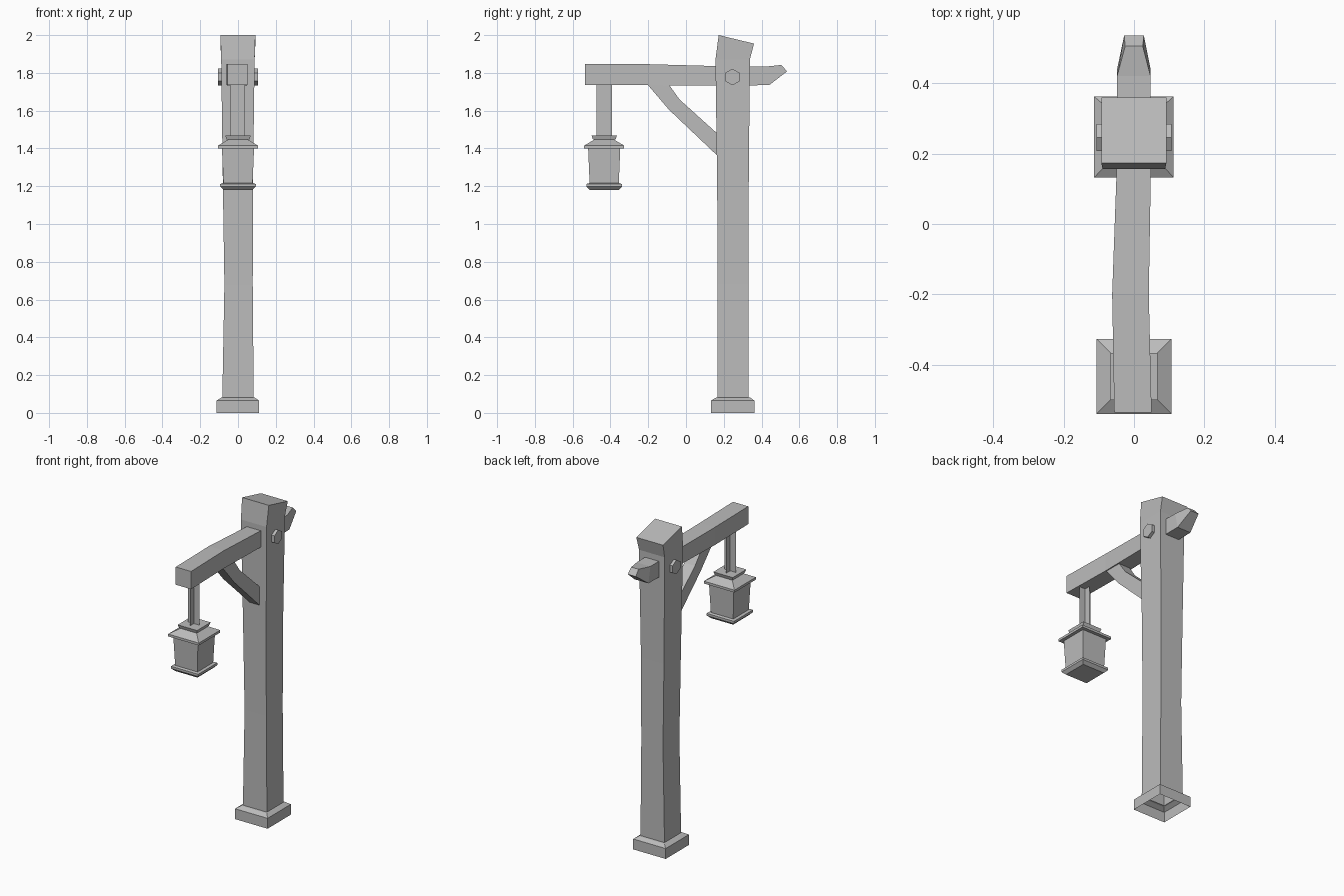
import bpy
import bmesh
import math
from mathutils import Matrix, Vector

default_cube = bpy.data.objects.get("Cube")
if default_cube:
    bpy.data.objects.remove(default_cube, do_unlink=True)

grey = bpy.data.materials.new("plain_grey")
grey.use_nodes = True
grey.diffuse_color = (0.5, 0.5, 0.5, 1)
grey.node_tree.nodes["Principled BSDF"].inputs["Base Color"].default_value = (0.5, 0.5, 0.5, 1)


def finish(name, bm, recalc=True):
    """Turn a bmesh into a flat shaded object."""
    if recalc:
        bmesh.ops.recalc_face_normals(bm, faces=bm.faces[:])
    mesh = bpy.data.meshes.new(name)
    bm.to_mesh(mesh)
    bm.free()
    mesh.materials.append(grey)
    obj = bpy.data.objects.new(name, mesh)
    bpy.context.scene.collection.objects.link(obj)
    return obj


def loft(name, rings, cap_start=True, cap_end=True):
    """Skin a row of four-cornered rings, optionally closing the ends."""
    bm = bmesh.new()
    loops = [[bm.verts.new(p) for p in ring] for ring in rings]
    for a, b in zip(loops, loops[1:]):
        for i in range(4):
            j = (i + 1) % 4
            bm.faces.new((a[i], a[j], b[j], b[i]))
    if cap_start:
        bm.faces.new(loops[0])
    if cap_end:
        bm.faces.new(loops[-1])
    return finish(name, bm)


def level(z, x0, x1, y0, y1, z_back=None):
    """Horizontal ring, whose back edge may sit at another height."""
    zb = z if z_back is None else z_back
    return [(x0, y0, z), (x1, y0, z), (x1, y1, zb), (x0, y1, zb)]


def section(x0, x1, top, bottom, top_inset=0):
    """Upright ring of a beam; top and bottom are (y, z) points."""
    return [(x0, *bottom), (x1, *bottom),
            (x1 - top_inset, *top), (x0 + top_inset, *top)]


# Post with its flared foot, open underneath
loft("post", [
    level(0, -.113, .112, .132, .362),
    level(.065, -.113, .112, .132, .362),
    level(.08, -.09, .09, .157, .342),
    level(.082, -.083, .083, .167, .331),
    level(.68, -.072, .078, .168, .33),
    level(1.2, -.08, .079, .165, .332),
    level(1.87, -.089, .088, .156, .338),
    level(2, -.093, .092, .173, .36, z_back=1.955),
], cap_start=False)

# Arm, slightly bent sideways, with a chiselled back end
loft("arm", [
    section(-.056, .05, (-.535, 1.846), (-.535, 1.735)),
    section(-.062, .042, (-.2, 1.846), (-.2, 1.735)),
    section(-.049, .048, (.16, 1.836), (.16, 1.733)),
    section(-.048, .047, (.42, 1.833), (.44, 1.735)),
    section(-.028, .028, (.505, 1.842), (.535, 1.808), top_inset=.003),
])

# Bent brace between the arm and the post
loft("brace", [
    section(-.042, .036, (-.09, 1.737), (-.203, 1.737)),
    section(-.038, .036, (-.035, 1.66), (-.09, 1.605)),
    section(-.034, .034, (.17, 1.475), (.17, 1.358)),
])

# Six-sided bolt heads on both sides of the post
for side, label in ((-1, "right"), (1, "left")):
    bm = bmesh.new()
    bmesh.ops.create_cone(bm, cap_ends=True, segments=6, radius1=.044,
                          radius2=.044, depth=.03)
    turn = Matrix.Rotation(math.pi / 2, 4, "Y")
    bmesh.ops.transform(bm, verts=bm.verts[:], matrix=turn)
    # Put a corner of the hexagon at the top
    if max(v.co.z for v in bm.verts) < .043:
        spin = Matrix.Rotation(math.pi / 6, 4, "X")
        bmesh.ops.transform(bm, verts=bm.verts[:], matrix=spin)
    bmesh.ops.translate(bm, verts=bm.verts[:], vec=Vector((side * .091, .246, 1.778)))
    finish(label + "_bolt", bm)

# Lantern hanger made of two crossed sheets
LANTERN_Y = -.433
bm = bmesh.new()
for dx, dy in ((.04, 0), (0, .04)):
    corners = [(-1, 1.465), (1, 1.465), (1, 1.738), (-1, 1.738)]
    bm.faces.new([bm.verts.new((s * dx - .002, LANTERN_Y + s * dy, z))
                  for s, z in corners])
finish("lantern_hanger", bm, recalc=False)


def lantern_part(name, profile):
    """Square stack from (half width, height) pairs."""
    loft(name, [level(z, -r, r, LANTERN_Y - r, LANTERN_Y + r) for r, z in profile])


# Lantern, from the bottom up
lantern_part("lantern_base", [(.076, 1.18), (.094, 1.198), (.094, 1.212), (.08, 1.216)])
lantern_part("lantern_body", [(.077, 1.21), (.085, 1.402)])
lantern_part("lantern_roof", [(.106, 1.4), (.106, 1.415), (.05, 1.448)])
lantern_part("lantern_cap", [(.06, 1.447), (.067, 1.468)])
